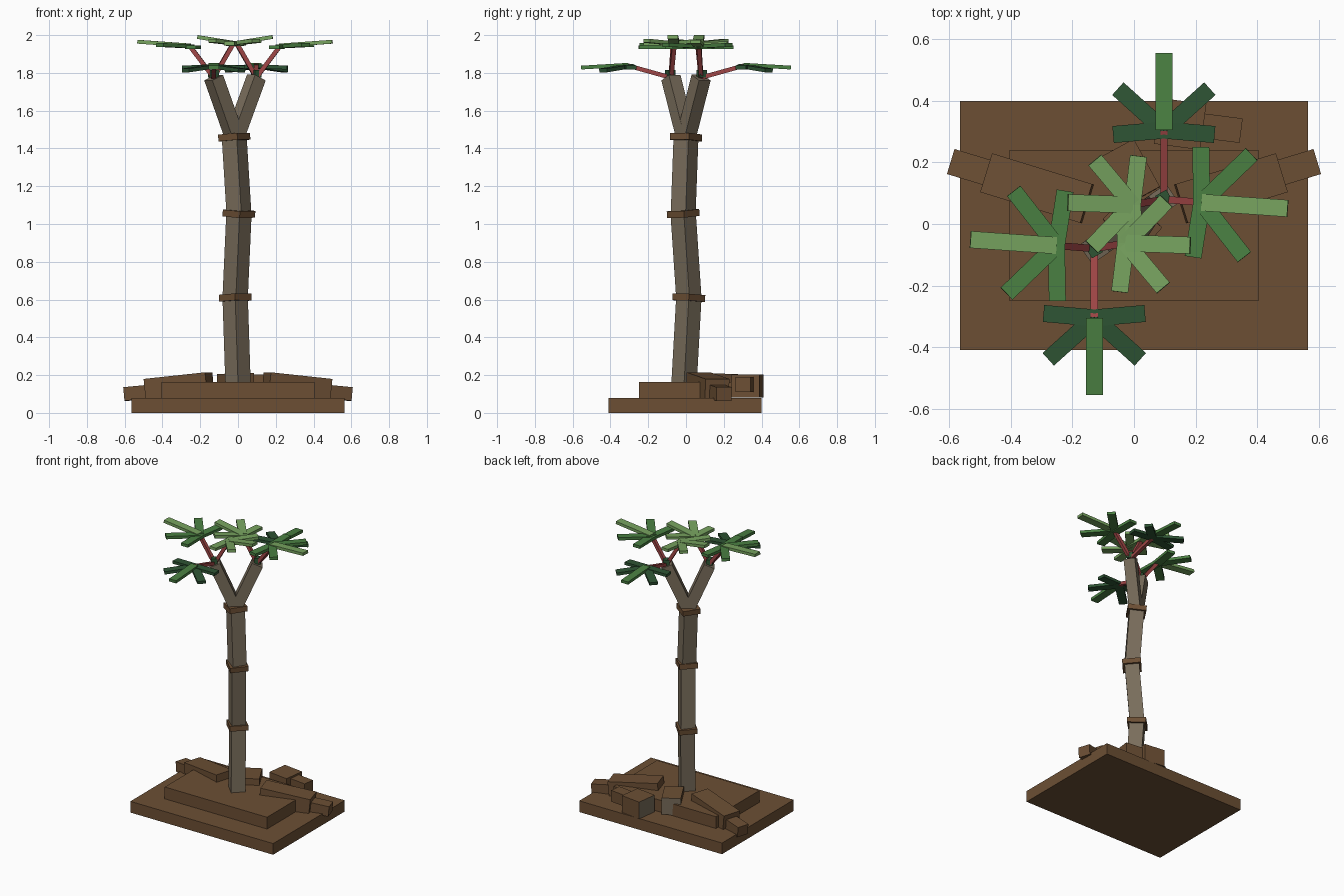
import bpy, bmesh, math
from mathutils import Vector, Matrix

old = bpy.data.objects.get("Cube")
if old:
    bpy.data.objects.remove(old, do_unlink=True)


def material(name, rgb):
    lin = [((c / 255 + 0.055) / 1.055) ** 2.4 for c in rgb] + [1.0]
    m = bpy.data.materials.new(name)
    m.use_nodes = True
    m.diffuse_color = lin
    m.node_tree.nodes["Principled BSDF"].inputs["Base Color"].default_value = lin
    return m


EARTH = material("earth brown", (108, 79, 52))
BARK = material("grey bark", (121, 109, 91))
STEM = material("red stem", (160, 70, 70))
DARK = material("dark leaf green", (46, 84, 52))
MID = material("mid leaf green", (74, 128, 66))
LIGHT = material("light leaf green", (119, 163, 95))


def box(name, matrix, size, mat, end_mat=None):
    """Box with optional second material on the face at its +Y end."""
    bm = bmesh.new()
    bmesh.ops.create_cube(bm, size=1)
    bmesh.ops.scale(bm, vec=size, verts=bm.verts)
    me = bpy.data.meshes.new(name)
    me.materials.append(mat)
    if end_mat:
        me.materials.append(end_mat)
        for f in bm.faces:
            f.material_index = int(f.normal.y > 0.9)
    bm.transform(matrix)
    bm.to_mesh(me)
    bm.free()
    ob = bpy.data.objects.new(name, me)
    bpy.context.scene.collection.objects.link(ob)
    return ob


def bar(name, a, b, w, h, mat, ref=(0, 0, 1), end_mat=None):
    """Box whose length runs from a to b; h is measured along ref."""
    a, b = Vector(a), Vector(b)
    y = (b - a).normalized()
    x = y.cross(Vector(ref)).normalized()
    z = x.cross(y)
    m = Matrix((x, y, z)).transposed().to_4x4()
    m.translation = (a + b) / 2
    return box(name, m, (w, (b - a).length, h), mat, end_mat)


def yaw_ref(deg):
    t = math.radians(deg)
    return (math.cos(t), math.sin(t), 0)


# Stepped ground
box("ground_slab", Matrix.Translation((0, -0.005, 0.04)), (1.13, 0.81, 0.08), EARTH)
box("ground_step", Matrix.Translation((0, -0.005, 0.122)), (0.81, 0.49, 0.085), EARTH)

# Trunk segments with a collar on top of each
nodes = [Vector(p) for p in ((0, -0.01, 0.16), (-0.015, 0.015, 0.61),
                             (0.005, -0.015, 1.055), (-0.02, 0, 1.46))]
for i, yaw in enumerate((45, 48, 56)):
    a, b = nodes[i], nodes[i + 1]
    d = (b - a).normalized()
    bar(f"trunk_segment_{i + 1}", a, b, 0.095, 0.095, BARK, yaw_ref(yaw))
    bar(f"trunk_collar_{i + 1}", b - d * 0.018, b + d * 0.018, 0.122, 0.122, EARTH, yaw_ref(yaw))

# Side roots, mirrored left and right
for side, s in (("left", 1), ("right", -1)):
    bar(f"{side}_root", (s * 0.15, 0.065, 0.16), (s * 0.475, 0.165, 0.125), 0.132, 0.11, EARTH)
    bar(f"{side}_root_tip", (s * 0.47, 0.165, 0.112), (s * 0.592, 0.202, 0.1), 0.085, 0.072, EARTH)

# Back roots, with cut ends showing bark
bar("back_root", (0.03, 0.09, 0.15), (-0.055, 0.245, 0.145), 0.125, 0.12, EARTH, end_mat=BARK)
bar("back_root_bend", (0.225, 0.315, 0.142), (0.075, 0.335, 0.142), 0.15, 0.12, EARTH, end_mat=BARK)
bar("back_root_tip", (0.2, 0.322, 0.15), (0.348, 0.303, 0.15), 0.08, 0.08, EARTH)


def crown(name, centre, heading, blades, colours):
    """Five blades: one ahead, a diagonal pair and a side pair."""
    c = Vector(centre)
    for part, angle, length, rise, lift, mat in (
            ("front", 0, *blades[0], colours[0]),
            ("diagonal", 48, *blades[1], colours[1]),
            ("side", 95, *blades[2], colours[1])):
        for s in ((1, -1) if angle else (1,)):
            t = math.radians(heading + s * angle)
            start = c + Vector((0, 0, lift))
            end = start + Vector((math.cos(t) * length, math.sin(t) * length, rise))
            bar(f"{name}_{part}_blade_{'a' if s > 0 else 'b'}", start, end, 0.055, 0.02, mat)


# Forked limbs; each carries three stems with leaf crowns
for side, s in (("left", 1), ("right", -1)):
    def turn(x, y, z):
        """Half turn about the trunk for the second limb."""
        return (-0.016 + s * (x + 0.016), s * y, z)

    spin = 0 if s > 0 else 180
    tip = turn(0.097, 0.08, 1.775)
    bar(f"{side}_limb", (-0.018, 0, 1.46), tip, 0.075, 0.075, BARK, yaw_ref(125))
    bud = Matrix.Translation(turn(0.097, 0.083, 1.795)) @ Matrix.Rotation(math.radians(30), 4, "Z")
    box(f"{side}_bud", bud, (0.042, 0.042, 0.04), DARK)

    low = turn(0.097, 0.305, 1.838)
    out = turn(0.22, 0.07, 1.938)
    top = turn(-0.005, 0.062, 1.952)
    for label, end in (("low", low), ("outer", out), ("top", top)):
        bar(f"{side}_{label}_stem", tip, end, 0.023, 0.023, STEM)

    # Blade settings are length, rise, lift for front, diagonal and side
    crown(f"{side}_low", low, 90 + spin,
          ((0.25, -0.015, 0.005), (0.2, -0.022, -0.003), (0.165, -0.008, -0.002)), (MID, DARK))
    crown(f"{side}_outer", out, -4 + spin,
          ((0.28, 0.02, 0.007), (0.225, 0.008, 0.002), (0.18, 0, -0.002)), (LIGHT, MID))
    crown(f"{side}_top", top, 178 + spin,
          ((0.21, 0.034, 0.004), (0.19, 0.015, 0.003), (0.16, 0.004, 0)), (LIGHT, LIGHT))
